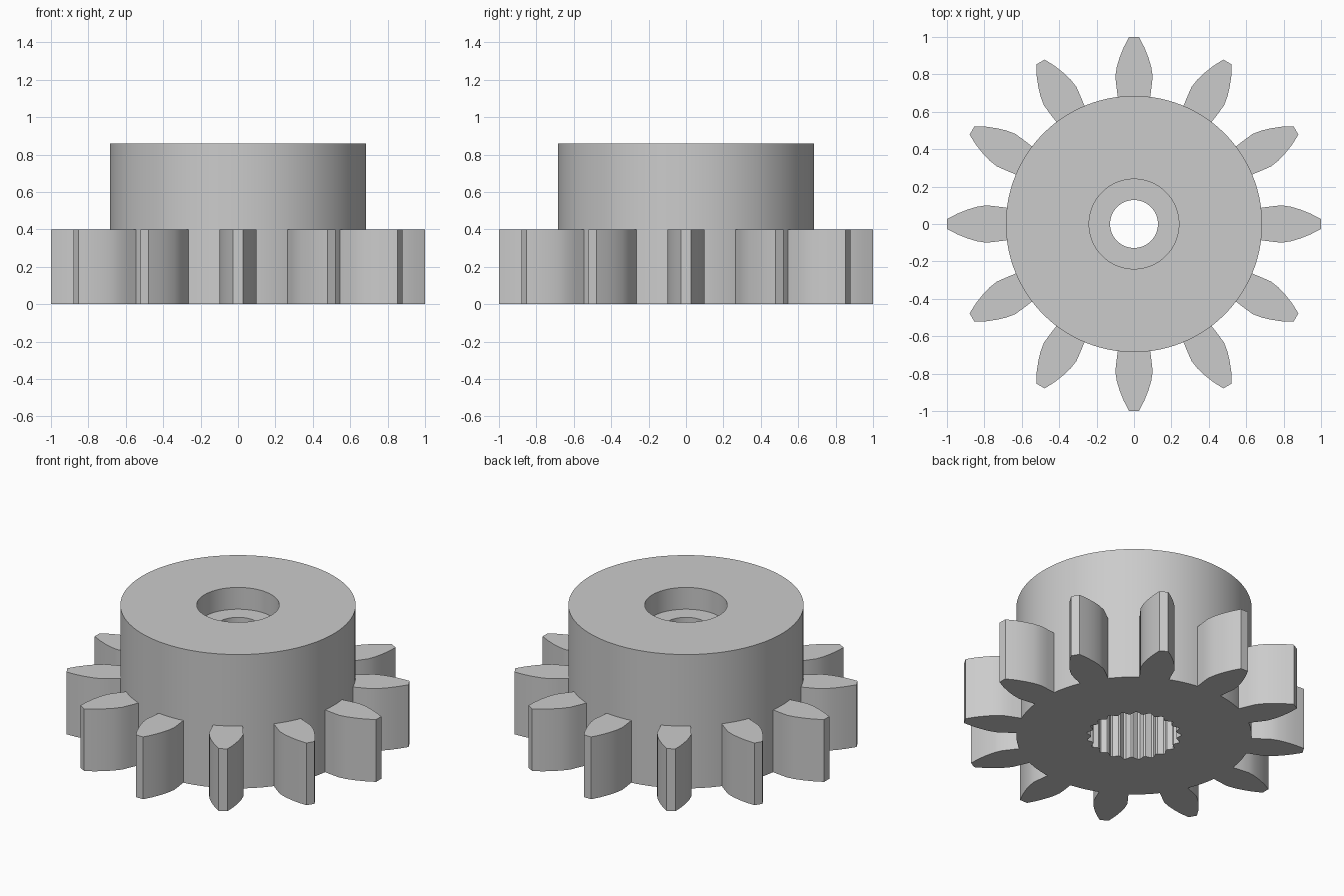
import bpy
import bmesh
from math import sin, cos, pi

cube = bpy.data.objects.get("Cube")
if cube:
    bpy.data.objects.remove(cube, do_unlink=True)

# Sizes
TEETH = 12
SPLINES = 21
HUB_R, HUB_H = 0.685, 0.86
GEAR_H = 0.40
RECESS_R, RECESS_Z = 0.24, 0.72
HOLE_R, SOCKET_TOP = 0.128, 0.44
SPLINE_PATTERN = (0.275, 0.275, 0.262, 0.25, 0.25, 0.262)
SEGMENTS = SPLINES * len(SPLINE_PATTERN)

# Material
grey = bpy.data.materials.new("plain grey")
grey.use_nodes = True
colour = (0.6, 0.6, 0.6, 1)
grey.diffuse_color = colour
grey.node_tree.nodes["Principled BSDF"].inputs["Base Color"].default_value = colour


def finish(bm, name):
    """Turn a bmesh into a smooth-shaded object with crisp edges."""
    bmesh.ops.recalc_face_normals(bm, faces=bm.faces)
    mesh = bpy.data.meshes.new(name)
    bm.to_mesh(mesh)
    bm.free()
    mesh.materials.append(grey)
    obj = bpy.data.objects.new(name, mesh)
    bpy.context.collection.objects.link(obj)
    bpy.ops.object.select_all(action='DESELECT')
    obj.select_set(True)
    bpy.context.view_layer.objects.active = obj
    bpy.ops.object.shade_smooth_by_angle(angle=pi / 7)
    return obj


def ring(bm, radii, z):
    """One loop of vertices; the radii repeat around the circle."""
    verts = []
    for i in range(SEGMENTS):
        a = 2 * pi * i / SEGMENTS
        r = radii[i % len(radii)]
        verts.append(bm.verts.new((r * cos(a), r * sin(a), z)))
    return verts


# Hub: outer wall, screw recess, through hole and splined socket
bm = bmesh.new()
profile = [
    ((HUB_R,), 0), ((HUB_R,), HUB_H),
    ((RECESS_R,), HUB_H), ((RECESS_R,), RECESS_Z),
    ((HOLE_R,), RECESS_Z), ((HOLE_R,), SOCKET_TOP),
    (SPLINE_PATTERN, SOCKET_TOP), (SPLINE_PATTERN, 0),
]
rings = [ring(bm, radii, z) for radii, z in profile]
for k, lower in enumerate(rings):
    upper = rings[(k + 1) % len(rings)]
    for i in range(SEGMENTS):
        j = (i + 1) % SEGMENTS
        bm.faces.new((lower[i], lower[j], upper[j], upper[i]))
finish(bm, "splined_hub")

# Gear teeth: half outline as (half width, distance from centre), mirrored
half = [(0.086, 0.674), (0.094, 0.735), (0.1, 0.79), (0.092, 0.84),
        (0.077, 0.89), (0.055, 0.945), (0.026, 1.0)]
outline = half + [(-w, r) for w, r in reversed(half)]
for t in range(TEETH):
    a = 2 * pi * t / TEETH
    bm = bmesh.new()
    base = [bm.verts.new((r * cos(a) - w * sin(a), r * sin(a) + w * cos(a), 0))
            for w, r in outline]
    face = bm.faces.new(base)
    top = bmesh.ops.extrude_face_region(bm, geom=[face], use_keep_orig=True)["geom"]
    bmesh.ops.translate(bm, vec=(0, 0, GEAR_H),
                        verts=[v for v in top if isinstance(v, bmesh.types.BMVert)])
    finish(bm, f"gear_tooth_{t + 1}")
